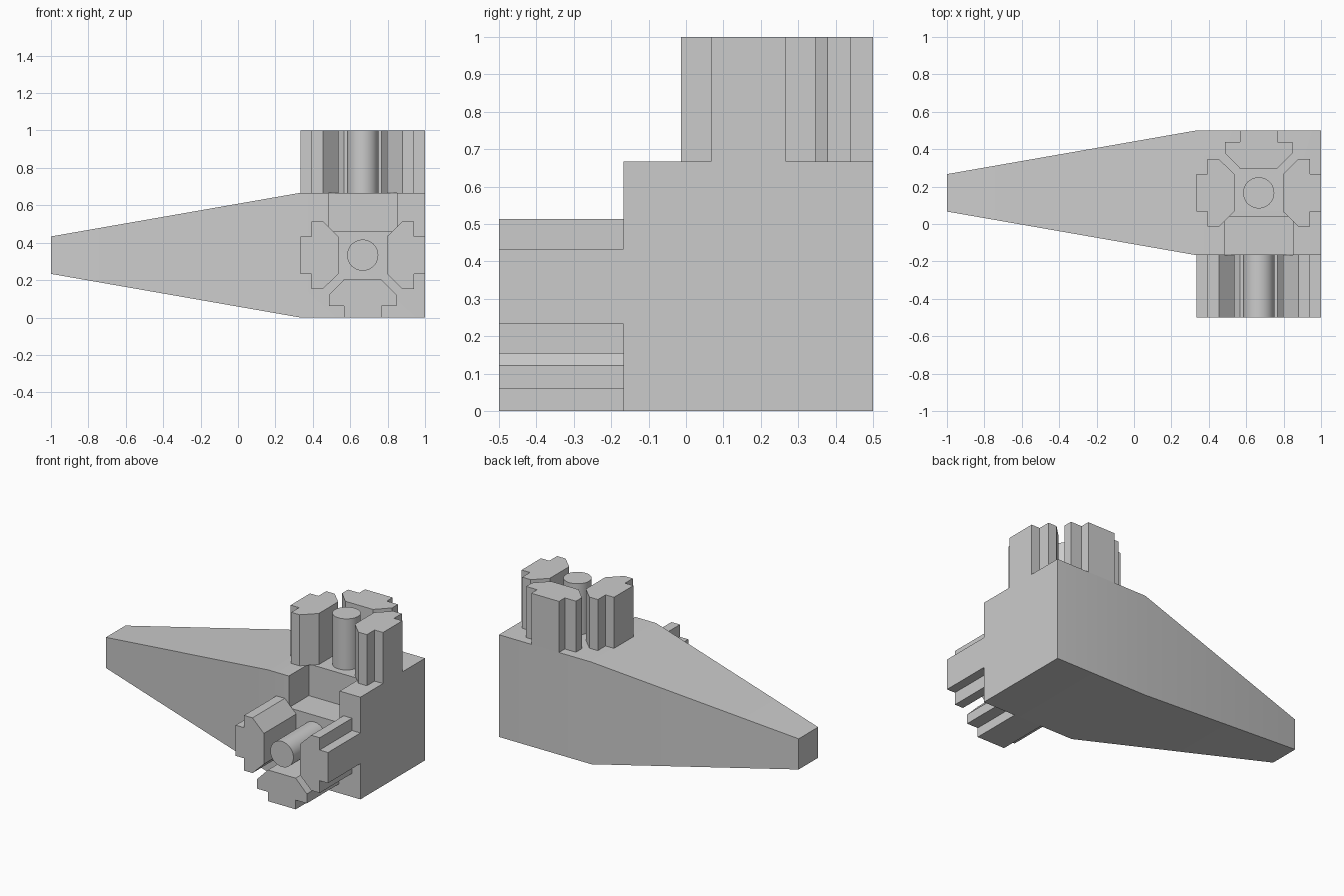
import bpy
import bmesh
from math import pi, radians
from mathutils import Matrix, Vector

cube = bpy.data.objects.get("Cube")
if cube:
    bpy.data.objects.remove(cube, do_unlink=True)

grey = bpy.data.materials.new("plain_grey")
grey.use_nodes = True
GREY = (0.6, 0.6, 0.6, 1)
grey.diffuse_color = GREY
grey.node_tree.nodes["Principled BSDF"].inputs["Base Color"].default_value = GREY

T = 1 / 3                        # block half width and connector length
CENTRE = Vector((2 * T, T / 2, T))


def finish(bm, name):
    bmesh.ops.recalc_face_normals(bm, faces=bm.faces)
    mesh = bpy.data.meshes.new(name)
    bm.to_mesh(mesh)
    bm.free()
    mesh.materials.append(grey)
    obj = bpy.data.objects.new(name, mesh)
    bpy.context.collection.objects.link(obj)
    return obj


def shade(obj):
    bpy.ops.object.select_all(action="DESELECT")
    obj.select_set(True)
    bpy.context.view_layer.objects.active = obj
    bpy.ops.object.shade_smooth_by_angle(angle=radians(30))


# Body: square sections, tapering towards -x
bm = bmesh.new()
rings = []
for x, h in ((-1, 0.1), (T, T), (1, T)):
    rings.append([bm.verts.new((x, CENTRE.y + a * h, CENTRE.z + b * h))
                  for a, b in ((-1, -1), (1, -1), (1, 1), (-1, 1))])
for r, s in zip(rings, rings[1:]):
    for i in range(4):
        j = (i + 1) % 4
        bm.faces.new((r[i], r[j], s[j], s[i]))
bm.faces.new(rings[0])
bm.faces.new(rings[-1])
body = finish(bm, "tapered_body")

# Notch across the upper front edge
bm = bmesh.new()
bmesh.ops.create_cube(bm, size=1, matrix=Matrix.Translation((2 * T, -0.16, 0.66))
                      @ Matrix.Diagonal((0.367, 0.4, 0.4, 1)))
cutter = finish(bm, "notch_cutter")
cutter.hide_render = True
mod = body.modifiers.new("notch", "BOOLEAN")
mod.operation = "DIFFERENCE"
mod.solver = "EXACT"
mod.object = cutter
bpy.context.view_layer.objects.active = body
bpy.ops.object.modifier_apply(modifier="notch")
bpy.data.objects.remove(cutter, do_unlink=True)
shade(body)

# Connector lobe outline: radius from the hub, half width
HALF = [(0.13, 0.1), (0.212, 0.18), (0.273, 0.18), (0.273, 0.1), (T, 0.1)]
OUTLINE = HALF + [(r, -w) for r, w in reversed(HALF)]


def extrude(bm, face):
    grown = bmesh.ops.extrude_face_region(bm, geom=[face])["geom"]
    verts = [g for g in grown if isinstance(g, bmesh.types.BMVert)]
    bmesh.ops.translate(bm, verts=verts, vec=(0, 0, T))


def connector(prefix, frame):
    # Three lobes around an open side, with a round pin in the middle
    for side, angle in (("right", pi), ("left", 0), ("outer", pi / 2)):
        bm = bmesh.new()
        extrude(bm, bm.faces.new([bm.verts.new((r, w, 0)) for r, w in OUTLINE]))
        bm.transform(frame @ Matrix.Rotation(angle, 4, "Z"))
        finish(bm, f"{prefix}_{side}_lobe")
    bm = bmesh.new()
    bmesh.ops.create_cone(bm, cap_ends=True, segments=48, radius1=T / 4, radius2=T / 4,
                          depth=T, matrix=frame @ Matrix.Translation((0, 0, T / 2)))
    shade(finish(bm, f"{prefix}_pin"))


connector("top", Matrix.Translation(CENTRE + Vector((0, 0, T))))
connector("front", Matrix.Translation(CENTRE - Vector((0, T, 0)))
          @ Matrix.Rotation(pi / 2, 4, "X") @ Matrix.Diagonal((1, -1, 1, 1)))
